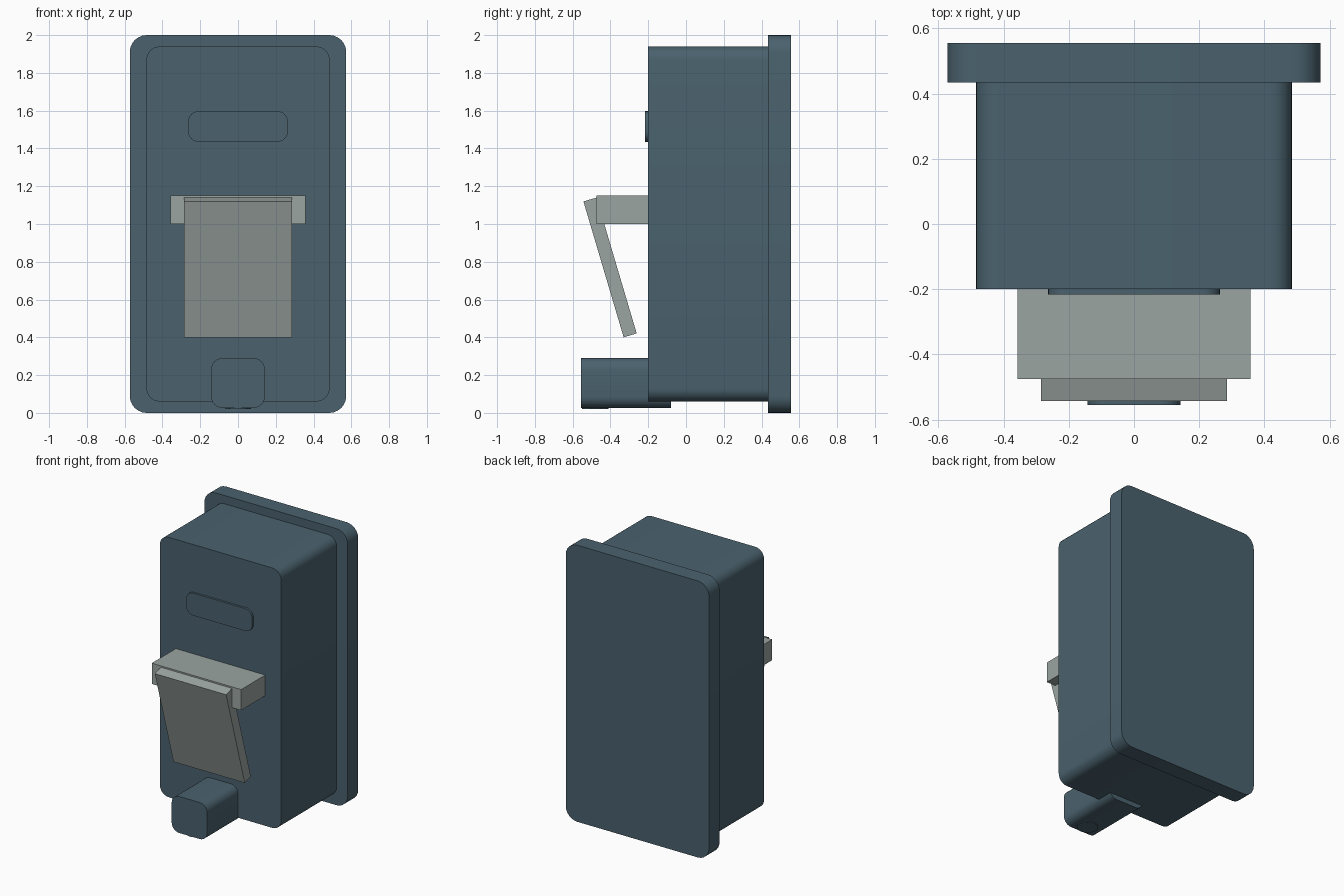
import bpy
import bmesh
import math
from mathutils import Matrix, Vector

old = bpy.data.objects.get("Cube")
if old:
    bpy.data.objects.remove(old, do_unlink=True)


def material(name, rgb):
    mat = bpy.data.materials.new(name)
    mat.use_nodes = True
    colour = (*rgb, 1)
    mat.diffuse_color = colour
    mat.node_tree.nodes["Principled BSDF"].inputs["Base Color"].default_value = colour
    return mat


slate = material("slate blue", (0.069, 0.122, 0.155))
grey = material("warm grey", (0.328, 0.376, 0.356))


def finish(name, bm, mat):
    bmesh.ops.recalc_face_normals(bm, faces=bm.faces)
    mesh = bpy.data.meshes.new(name)
    bm.to_mesh(mesh)
    bm.free()
    mesh.materials.append(mat)
    obj = bpy.data.objects.new(name, mesh)
    bpy.context.collection.objects.link(obj)
    return obj


def smooth(obj):
    bpy.ops.object.select_all(action="DESELECT")
    obj.select_set(True)
    bpy.context.view_layer.objects.active = obj
    bpy.ops.object.shade_smooth_by_angle(angle=math.radians(35))


def rounded_block(name, half_width, z0, z1, y0, y1, radius, mat, steps=6):
    """Rounded rectangle in the front plane, extruded towards the back."""
    bm = bmesh.new()
    corners = [(half_width, z1), (-half_width, z1), (-half_width, z0), (half_width, z0)]
    signs = [(1, 1), (-1, 1), (-1, -1), (1, -1)]
    outline = []
    for i, ((x, z), (sx, sz)) in enumerate(zip(corners, signs)):
        for k in range(steps + 1):
            a = math.pi / 2 * (i + k / steps)
            outline.append(bm.verts.new((x - sx * radius + radius * math.cos(a), y0,
                                         z - sz * radius + radius * math.sin(a))))
    face = bm.faces.new(outline)
    result = bmesh.ops.extrude_face_region(bm, geom=[face])
    moved = [g for g in result["geom"] if isinstance(g, bmesh.types.BMVert)]
    bmesh.ops.translate(bm, verts=moved, vec=(0, y1 - y0, 0))
    smooth(finish(name, bm, mat))


def box(name, size, centre, mat, tilt=0):
    bm = bmesh.new()
    bmesh.ops.create_cube(bm, size=1, matrix=Matrix.Translation(Vector(centre))
                          @ Matrix.Rotation(tilt, 4, "X") @ Matrix.Diagonal((*size, 1)))
    finish(name, bm, mat)


# Housing with its wall plate, raised window and spout
rounded_block("back_plate", 0.573, 0, 2, 0.435, 0.555, 0.09, slate)
rounded_block("housing", 0.485, 0.06, 1.94, -0.2, 0.435, 0.07, slate)
rounded_block("window_panel", 0.264, 1.435, 1.597, -0.216, -0.19, 0.055, slate)
rounded_block("spout", 0.142, 0.026, 0.29, -0.555, -0.08, 0.06, slate)

# Small outlet disc under the spout
bm = bmesh.new()
bmesh.ops.create_cone(bm, cap_ends=True, segments=32, radius1=0.07, radius2=0.07, depth=0.02,
                      matrix=Matrix.Translation((0, -0.48, 0.03)))
smooth(finish("spout_outlet", bm, slate))

# Hinge bar and tilted push paddle
box("hinge_bar", (0.715, 0.275, 0.15), (0, -0.3375, 1.075), grey)
box("push_paddle", (0.57, 0.072, 0.75), (0, -0.402, 0.77), grey, math.radians(16.5))
